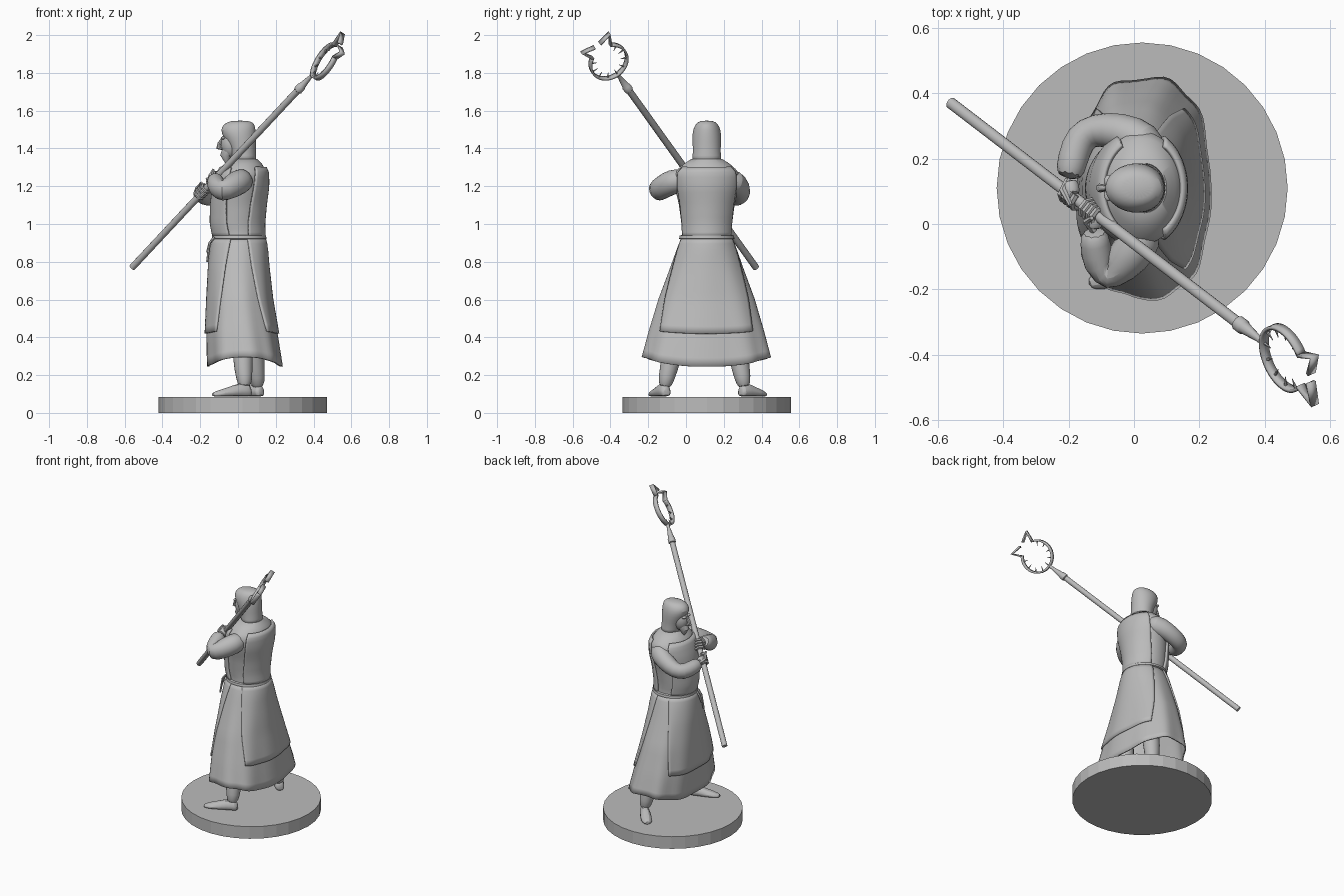
import bpy, bmesh
from math import sin, cos, pi, radians, copysign
from mathutils import Vector

if "Cube" in bpy.data.objects:
    bpy.data.objects.remove(bpy.data.objects["Cube"], do_unlink=True)

grey = bpy.data.materials.new("plain grey")
grey.use_nodes = True
grey.diffuse_color = (0.5, 0.5, 0.5, 1)
grey.node_tree.nodes["Principled BSDF"].inputs["Base Color"].default_value = (0.5, 0.5, 0.5, 1)

MID_Y = 0.11


def finish(name, bm, subsurf=0, solid=0.0, angle=40):
    bmesh.ops.recalc_face_normals(bm, faces=bm.faces)
    mesh = bpy.data.meshes.new(name)
    bm.to_mesh(mesh)
    bm.free()
    obj = bpy.data.objects.new(name, mesh)
    bpy.context.collection.objects.link(obj)
    mesh.materials.append(grey)
    bpy.ops.object.select_all(action='DESELECT')
    obj.select_set(True)
    bpy.context.view_layer.objects.active = obj
    bpy.ops.object.shade_smooth_by_angle(angle=radians(angle))
    if solid:
        mod = obj.modifiers.new("thickness", 'SOLIDIFY')
        mod.thickness, mod.offset = solid, 0
    if subsurf:
        obj.modifiers.new("rounding", 'SUBSURF').levels = subsurf
        obj.modifiers["rounding"].render_levels = subsurf
    return obj


def loft(name, rows, closed=True, caps=True, **opts):
    """Bridge equal rows of points; closed rows are rings."""
    bm = bmesh.new()
    grid = [[bm.verts.new(p) for p in row] for row in rows]
    n = len(grid[0])
    for low, high in zip(grid, grid[1:]):
        for i in range(n if closed else n - 1):
            j = (i + 1) % n
            bm.faces.new((low[i], low[j], high[j], high[i]))
    if closed and caps:
        bm.faces.new(grid[0])
        bm.faces.new(grid[-1])
    return finish(name, bm, **opts)


def tube(name, points, radii, sides=10, **opts):
    """Tapered round tube along a path."""
    pts = [Vector(p) for p in points]
    rows, side = [], None
    for i, p in enumerate(pts):
        along = (pts[min(i + 1, len(pts) - 1)] - pts[max(i - 1, 0)]).normalized()
        side = along.orthogonal() if side is None else side - along * side.dot(along)
        side.normalize()
        other = along.cross(side)
        rows.append([p + (side * cos(a) + other * sin(a)) * radii[i]
                     for a in (2 * pi * k / sides for k in range(sides))])
    return loft(name, rows, **opts)


def ball(name, centre, size):
    bm = bmesh.new()
    bmesh.ops.create_uvsphere(bm, u_segments=16, v_segments=10, radius=1)
    for v in bm.verts:
        v.co = Vector(centre) + Vector([c * s for c, s in zip(v.co, size)])
    return finish(name, bm)


def power_curve(c, p):
    return copysign(abs(c) ** p, c)


# Robe cross-sections: height, centre x, half depth, half width
ROBE = [
    (0.27, 0.035, 0.195, 0.335), (0.42, 0.02, 0.185, 0.30), (0.60, 0.008, 0.165, 0.25),
    (0.78, 0.003, 0.15, 0.185), (0.88, 0.005, 0.14, 0.15), (0.93, 0.006, 0.128, 0.128),
    (1.0, -0.003, 0.134, 0.134), (1.1, 0.002, 0.138, 0.147), (1.2, 0.015, 0.138, 0.17),
    (1.27, 0.025, 0.127, 0.172), (1.31, 0.028, 0.107, 0.135), (1.345, 0.03, 0.07, 0.08)]


def robe_point(a, z, off=0.0):
    for lo, hi in zip(ROBE, ROBE[1:]):
        if z <= hi[0]:
            break
    f = (z - lo[0]) / (hi[0] - lo[0])
    _, cx, hx, hy = [p + (q - p) * f for p, q in zip(lo, hi)]
    flare = max(0, (0.93 - z) / 0.66)
    fold = 1 + 0.022 * flare * cos(9 * a + 0.6)
    p = 1 - 0.22 * flare
    drop = 0.025 * cos(2 * a) * flare ** 3
    return Vector((cx + (hx * fold + off) * power_curve(cos(a), p),
                   MID_Y + (hy * fold + off) * power_curve(sin(a), p), z - drop))


def steps(lo, hi, n):
    return [lo + (hi - lo) * i / n for i in range(n + 1)]


def robe_shell(name, z0, z1, n, **opts):
    angles = steps(0, 2 * pi, 64)[:-1]
    return loft(name, [[robe_point(a, z) for a in angles] for z in steps(z0, z1, n)], **opts)


def robe_panel(name, facing, z0, z1, half0, half1):
    """Outer cloth lying over part of the robe."""
    rows = []
    for z in steps(z0, z1, 14):
        half = half0 + (half1 - half0) * (z - z0) / (z1 - z0)
        rows.append([robe_point(facing + a, z, 0.007)
                     for a in steps(-radians(half), radians(half), 24)])
    return loft(name, rows, closed=False, solid=0.012)


# Round base
bm = bmesh.new()
bmesh.ops.create_cone(bm, cap_ends=True, segments=32, radius1=0.445, radius2=0.445, depth=0.085)
bmesh.ops.translate(bm, verts=bm.verts, vec=(0.025, MID_Y, 0.0425))
finish("base", bm, angle=5)

# Robe, overlaid panels and belt
robe_shell("skirt", 0.27, 0.93, 16, caps=False, solid=0.008)
robe_shell("torso", 0.92, 1.345, 16)
for side, facing in (("back", 0), ("front", pi)):
    robe_panel(side + "_skirt_panel", facing, 0.43, 0.93, 50, 72)
    robe_panel(side + "_vest_panel", facing, 0.93, 1.30, 68, 58)
belt = [[robe_point(a, z, off) for a in steps(0, 2 * pi, 48)[:-1]]
        for z, off in ((0.918, 0.004), (0.922, 0.015), (0.938, 0.015), (0.942, 0.004))]
loft("belt", belt, caps=False)
for i, end in enumerate((0.80, 0.85)):
    y = 0.045 + 0.02 * i
    tube("belt_tie", [(-0.125, y, 0.93), (-0.15, y, 0.90), (-0.163, y - 0.01, end)],
         [0.008, 0.007, 0.006], sides=6)

# Hood: height, centre x, half depth, half width
HOOD = [(1.325, 0.035, 0.068, 0.085), (1.36, 0.03, 0.066, 0.074), (1.41, 0.022, 0.073, 0.075),
        (1.46, 0.008, 0.088, 0.078), (1.50, 0.0, 0.094, 0.074), (1.53, 0.006, 0.083, 0.06),
        (1.548, 0.012, 0.05, 0.035)]
loft("hood", [[(cx + hx * cos(a), MID_Y + hy * sin(a), z) for a in steps(0, 2 * pi, 20)[:-1]]
              for z, cx, hx, hy in HOOD], subsurf=1)

# Face
ball("face", (-0.035, MID_Y, 1.425), (0.055, 0.05, 0.075))
tube("nose", [(-0.08, MID_Y, 1.455), (-0.098, MID_Y, 1.425), (-0.104, MID_Y, 1.405),
              (-0.08, MID_Y, 1.398)], [0.007, 0.011, 0.014, 0.008], sides=8)
tube("beard", [(-0.05, MID_Y, 1.39), (-0.065, MID_Y, 1.36), (-0.06, MID_Y, 1.32)],
     [0.035, 0.03, 0.006])
for s in (-1, 1):
    ball("brow", (-0.079, MID_Y + s * 0.022, 1.455), (0.012, 0.018, 0.008))

# Staff frame: along the shaft, across the head, and out of its plane
START = Vector((-0.56, 0.37, 0.77))
HEAD = Vector((0.46, -0.41, 1.86))
R = 0.103
along = Vector((0.61, -0.455, 0.645)).normalized()
out = (Vector((1, 0, 0)) - along * along.x).normalized()
across = out.cross(along)
neck = HEAD - along * R
shaft = neck - START


def on_staff(t):
    return START + shaft * t


tube("staff_shaft", [START, on_staff(0.93)], [0.018, 0.018], sides=12)
tube("staff_socket", [on_staff(t) for t in (0.915, 0.918, 0.935, 0.938, 0.985, 1.0)],
     [0.018, 0.024, 0.024, 0.02, 0.01, 0.012], sides=12)


# Open catching ring with barbed ends and inner spikes
def in_head(u, v):
    return HEAD + across * u + along * v


arc = [(R * cos(a), R * sin(a)) for a in steps(radians(126), radians(414), 36)]
ring_band = [[in_head(u, v) + out * w for w in (-0.015, 0.015)] for u, v in arc]
loft("catch_ring", ring_band, closed=False, solid=0.011)
for s in (-1, 1):
    barb = [(0.058, 0.08), (0.088, 0.15), (0.017, 0.132)]
    loft("ring_barb", [[in_head(s * u, v) + out * w for w in (-0.015, 0.015)] for u, v in barb],
         closed=False, solid=0.011)
for a in steps(radians(145), radians(395), 8):
    tube("ring_spike", [in_head(r * cos(a), r * sin(a)) for r in (R, R - 0.036)],
         [0.006, 0.001], sides=6)

# Sleeves
tube("right_sleeve", [(0.04, 0.0, 1.24), (0.01, -0.07, 1.225), (-0.04, -0.125, 1.195),
                      (-0.085, -0.158, 1.172), (-0.11, -0.12, 1.19), (-0.12, -0.05, 1.225),
                      (-0.122, -0.02, 1.24)],
     [0.06, 0.072, 0.066, 0.06, 0.058, 0.047, 0.043], subsurf=1)
tube("left_sleeve", [(0.06, 0.2, 1.24), (0.03, 0.255, 1.225), (-0.04, 0.285, 1.19),
                     (-0.12, 0.29, 1.15), (-0.165, 0.265, 1.145), (-0.188, 0.2, 1.155),
                     (-0.2, 0.135, 1.17)],
     [0.055, 0.07, 0.062, 0.055, 0.055, 0.05, 0.046], subsurf=1)


# Hands with fingers curled round the shaft
def hand(name, wrist, t):
    grip = on_staff(t)
    wrist = Vector(wrist)
    tube(name + "_palm", [wrist, wrist.lerp(grip, 0.5), grip + Vector((0, 0, 0.02))],
         [0.026, 0.03, 0.024], subsurf=1)
    d = shaft.normalized()
    reach = grip - wrist
    reach = (reach - d * reach.dot(d)).normalized()
    up = d.cross(reach)
    if up.z < 0:
        up = -up
    for i in range(4):
        c = grip + d * (i - 1.5) * 0.018
        tube(name + "_finger", [c + (reach * cos(a) + up * sin(a)) * 0.027
                                for a in (radians(x) for x in (150, 90, 40, -10, -60))],
             [0.011, 0.011, 0.01, 0.009, 0.006], sides=6)
    tube(name + "_thumb", [wrist, wrist.lerp(grip, 0.5) + up * 0.03, grip + up * 0.04 + d * 0.04],
         [0.012, 0.012, 0.007], sides=6)


hand("right_hand", (-0.122, -0.02, 1.24), 0.455)
hand("left_hand", (-0.2, 0.135, 1.17), 0.39)


# Legs and shoes: heel position and toe direction
def leg(name, hip, ankle, toe):
    hip, ankle, toe = Vector(hip), Vector(ankle), Vector(toe)
    knee = hip.lerp(ankle, 0.6) + Vector((-0.01, 0, 0))
    tube(name + "_leg", [hip, knee, hip.lerp(ankle, 0.85), ankle],
         [0.07, 0.055, 0.047, 0.033], subsurf=1)
    ahead = (toe - ankle).to_2d().normalized()
    length = (toe - ankle).to_2d().length
    rows = []
    for f, w, h in ((-0.2, 0.02, 0.045), (-0.12, 0.032, 0.07), (0.15, 0.034, 0.075),
                    (0.5, 0.038, 0.05), (0.8, 0.036, 0.034), (1.0, 0.014, 0.02)):
        c = ankle.to_2d() + ahead * length * f
        rows.append([(c.x - ahead.y * w * u, c.y + ahead.x * w * u, 0.086 + h * v)
                     for u, v in ((-1, 0), (1, 0), (1, 0.5), (0.5, 1), (-0.5, 1), (-1, 0.5))])
    loft(name + "_shoe", rows, subsurf=1)


leg("right", (0.03, -0.03, 0.5), (0.035, -0.115, 0.13), (-0.14, -0.185, 0.09))
leg("left", (0.08, 0.24, 0.5), (0.105, 0.31, 0.13), (0.0, 0.425, 0.09))
